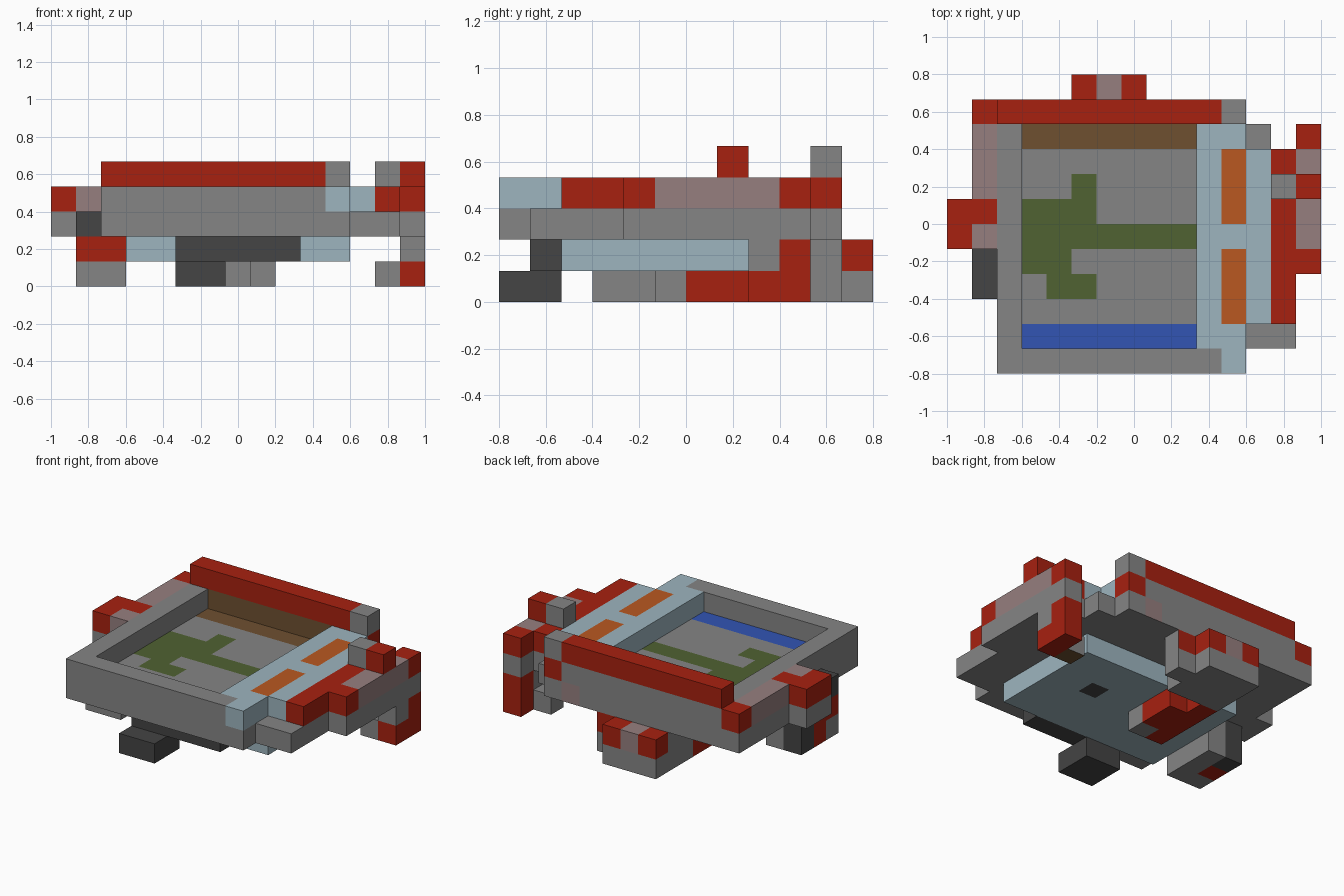
import bpy, bmesh
from mathutils import Vector

default = bpy.data.objects.get("Cube")
if default:
    bpy.data.objects.remove(default, do_unlink=True)

UNIT = 2 / 15
ORIGIN = Vector((-1, -0.8, 0))

COLOURS = {
    "grey": (.235, .235, .235),
    "charcoal": (.058, .058, .058),
    "red": (.39, .015, .005),
    "pale_blue": (.337, .462, .521),
    "mauve": (.305, .212, .212),
    "orange": (.49, .098, .015),
    "green": (.08, .122, .032),
    "brown": (.156, .08, .03),
    "blue": (.032, .091, .456),
}
SIDES = {
    "left": Vector((1, 0, 0)), "right": Vector((-1, 0, 0)),
    "back": Vector((0, 1, 0)), "front": Vector((0, -1, 0)),
    "top": Vector((0, 0, 1)), "bottom": Vector((0, 0, -1)),
}

materials = {}
for name, rgb in COLOURS.items():
    mat = bpy.data.materials.new(name)
    mat.use_nodes = True
    mat.diffuse_color = (*rgb, 1)
    shader = mat.node_tree.nodes["Principled BSDF"]
    shader.inputs["Base Color"].default_value = (*rgb, 1)
    shader.inputs["Roughness"].default_value = .8
    materials[name] = mat
INDEX = {name: n for n, name in enumerate(COLOURS)}

blocks = {}   # cell -> (part, colour)
painted = {}  # (cell, side) -> colour


def span(extent):
    """Inclusive range from a single index or a (first, last) pair."""
    first, last = extent if isinstance(extent, tuple) else (extent, extent)
    return range(first, last + 1)


def cells(x, y, z):
    return [(i, j, k) for i in span(x) for j in span(y) for k in span(z)]


def fill(part, colour, x, y, z):
    for cell in cells(x, y, z):
        blocks[cell] = (part, colour)


def paint(colour, side, x, y, z):
    for cell in cells(x, y, z):
        painted[cell, side] = colour


# Tray floor and rim
fill("tray_floor", "grey", (3, 9), (1, 9), 2)
fill("front_wall", "grey", (2, 11), 0, (2, 3))
fill("right_wall", "grey", 2, (1, 9), (2, 3))
fill("back_wall", "grey", (2, 11), 10, (2, 3))
fill("left_wall", "grey", (10, 11), (1, 9), 2)
fill("left_wall", "pale_blue", (10, 11), (1, 9), 3)
fill("front_wall", "pale_blue", 11, 0, 3)
fill("back_wall", "red", 11, 10, 3)

# Raised back rail and end post
fill("back_rail", "red", (2, 10), 10, 4)
fill("back_post", "grey", 11, 10, 4)

# Painted floor details
paint("blue", "top", (3, 9), 1, 2)
paint("brown", "top", (3, 9), 9, 2)
paint("brown", "front", (3, 9), 10, 3)
paint("brown", "bottom", (3, 10), 1, 2)
paint("green", "top", (3, 9), 5, 2)
paint("green", "top", (3, 4), (4, 6), 2)
paint("green", "top", 5, (6, 7), 2)
paint("green", "top", (4, 5), 3, 2)
paint("orange", "top", 11, (2, 4), 3)
paint("orange", "top", 11, (6, 8), 3)
paint("mauve", "back", 10, 10, 2)

# Base slab under the tray
fill("base_slab", "pale_blue", (3, 11), (2, 7), 1)
paint("charcoal", "bottom", 9, 5, 1)

# Left side ledges
fill("left_ledge", "grey", 12, (2, 9), 2)
fill("left_ledge", "pale_blue", 12, (2, 8), 3)
fill("left_step", "grey", (12, 13), 1, 2)
fill("left_bumper", "grey", 13, (2, 8), 2)
fill("left_bumper", "red", 13, (2, 8), 3)
fill("outer_bumper", "grey", 14, (4, 9), 2)
fill("outer_bumper", "mauve", 14, (4, 8), 3)
fill("outer_bumper", "red", 14, 4, 3)
fill("outer_bumper", "red", 14, 9, 3)
fill("bumper_knob", "grey", 13, 7, 4)
fill("bumper_knob", "red", 14, 7, 4)

# Left leg
fill("left_leg", "grey", 14, 8, 1)
fill("left_leg", "red", 14, 9, 1)
fill("left_leg", "red", 14, (8, 9), 0)
fill("left_leg", "grey", 13, 8, 0)
paint("brown", "bottom", 13, 8, 0)

# Right side ledges
fill("right_ledge", "grey", 1, (5, 10), 2)
fill("right_ledge", "mauve", 1, (5, 9), 3)
fill("right_ledge", "red", 1, 6, 3)
fill("right_ledge", "red", 1, 10, 3)
fill("right_knob", "grey", 0, (5, 6), 2)
fill("right_knob", "red", 0, (5, 6), 3)
fill("right_step", "charcoal", 1, (3, 4), 2)

# Right leg
fill("right_leg", "red", (1, 2), (3, 4), 1)
fill("right_leg", "grey", 2, 5, 1)
fill("right_leg", "grey", (1, 2), (3, 5), 0)
fill("right_leg", "charcoal", 1, 5, (0, 1))
paint("red", "right", 1, 4, 0)
paint("red", "bottom", 1, 4, 0)

# Front leg
fill("front_leg", "charcoal", (5, 9), 1, 1)
fill("front_leg", "charcoal", (5, 6), (0, 1), 0)

# Middle foot
fill("middle_foot", "red", (5, 6), (5, 7), 0)
fill("middle_foot", "grey", 6, 5, 0)
fill("middle_foot", "red", 5, 8, 0)

# Back leg
fill("back_leg", "grey", (5, 7), (9, 11), (0, 1))
fill("back_leg", "grey", 8, 10, (0, 1))
fill("back_leg", "red", (5, 7), 11, 1)
fill("back_leg", "mauve", 6, 11, 1)
paint("red", "back", 8, 10, 1)


def build(part):
    """Make one object from the exposed faces of a part's blocks."""
    bm = bmesh.new()
    for cell, (owner, colour) in blocks.items():
        if owner != part:
            continue
        centre = Vector(cell) + Vector((.5, .5, .5))
        for side, normal in SIDES.items():
            if tuple(int(v) for v in Vector(cell) + normal) in blocks:
                continue
            across = Vector((normal.y, normal.z, normal.x))
            along = normal.cross(across)
            corners = (-across - along, across - along,
                       across + along, along - across)
            face = bm.faces.new([
                bm.verts.new(ORIGIN + UNIT * (centre + (normal + c) / 2))
                for c in corners])
            face.material_index = INDEX[painted.get((cell, side), colour)]
    bmesh.ops.remove_doubles(bm, verts=bm.verts, dist=.001)
    bmesh.ops.recalc_face_normals(bm, faces=[])
    mesh = bpy.data.meshes.new(part)
    bm.to_mesh(mesh)
    bm.free()
    for mat in materials.values():
        mesh.materials.append(mat)
    bpy.context.collection.objects.link(bpy.data.objects.new(part, mesh))


for part in dict.fromkeys(owner for owner, _ in blocks.values()):
    build(part)
